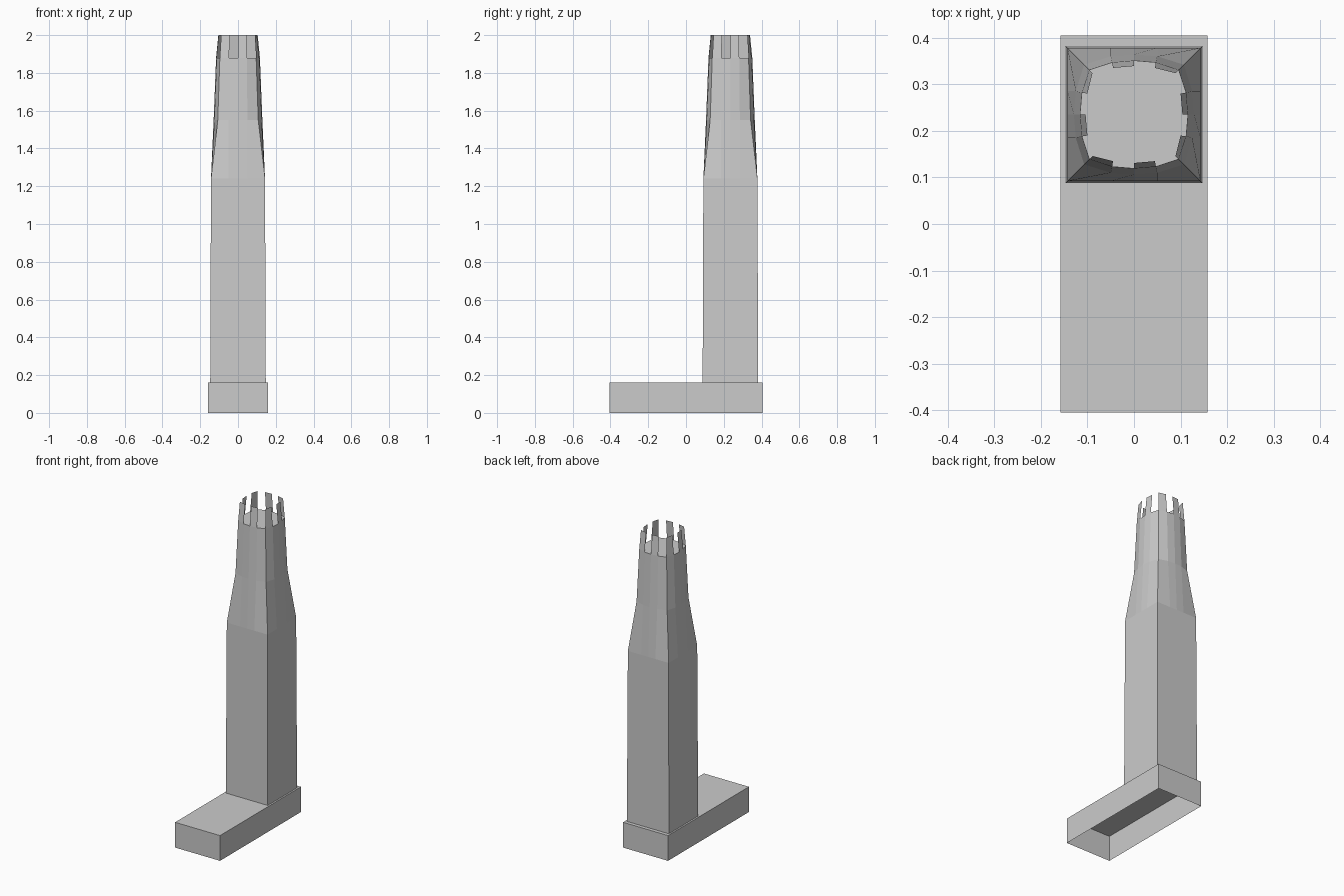
import bpy, bmesh

cube = bpy.data.objects.get("Cube")
if cube:
    bpy.data.objects.remove(cube, do_unlink=True)

grey = bpy.data.materials.new("light_grey")
grey.use_nodes = True
COLOUR = (0.6, 0.6, 0.6, 1)
grey.diffuse_color = COLOUR
grey.node_tree.nodes["Principled BSDF"].inputs["Base Color"].default_value = COLOUR

CENTRE_Y = 0.235


def finish(bm, name):
    mesh = bpy.data.meshes.new(name)
    bm.to_mesh(mesh)
    bm.free()
    mesh.materials.append(grey)
    obj = bpy.data.objects.new(name, mesh)
    bpy.context.collection.objects.link(obj)
    return obj


def ring(bm, z, mid, near, corner):
    """Sixteen points round the tower: middle, two near points and corner per side."""
    verts = []
    quarter = [(0, mid), near, (corner, corner), near[::-1]]
    for turn in range(4):
        for x, y in quarter:
            for _ in range(turn):
                x, y = y, -x
            verts.append(bm.verts.new((x, y + CENTRE_Y, z)))
    return verts


def bridge(bm, low, high, step=1):
    n = len(low)
    for i in range(0, n, step):
        j = (i + 1) % n
        bm.faces.new((low[j], low[i], high[i], high[j]))


# Plinth: a box left open underneath
bm = bmesh.new()
bmesh.ops.create_cube(bm, size=1)
for v in bm.verts:
    v.co = (v.co.x * 0.315, v.co.y * 0.81, (v.co.z + 0.5) * 0.16)
bm.normal_update()
bmesh.ops.delete(bm, geom=[f for f in bm.faces if f.normal.z < -0.5], context='FACES_ONLY')
finish(bm, "plinth")

# Tower: square shaft easing into a rounded, narrowing head with a flat roof
bm = bmesh.new()
foot = ring(bm, 0.16, 0.147, (0.05, 0.147), 0.147)
shoulder = ring(bm, 1.24, 0.143, (0.05, 0.143), 0.143)
neck = ring(bm, 1.55, 0.129, (0.05, 0.125), 0.107)
rim = ring(bm, 1.88, 0.116, (0.047, 0.112), 0.096)
for low, high in ((foot, shoulder), (shoulder, neck), (neck, rim)):
    bridge(bm, low, high)
bm.faces.new(rim[::-1])
finish(bm, "tower")

# Crown: eight thin upright blades on every second rim edge
bm = bmesh.new()
low = ring(bm, 1.88, 0.116, (0.047, 0.112), 0.096)
high = ring(bm, 2.0, 0.104, (0.045, 0.1), 0.089)
bridge(bm, low[1:] + low[:1], high[1:] + high[:1], step=2)
bmesh.ops.delete(bm, geom=[v for v in bm.verts if not v.link_faces], context='VERTS')
finish(bm, "crown_blades")
